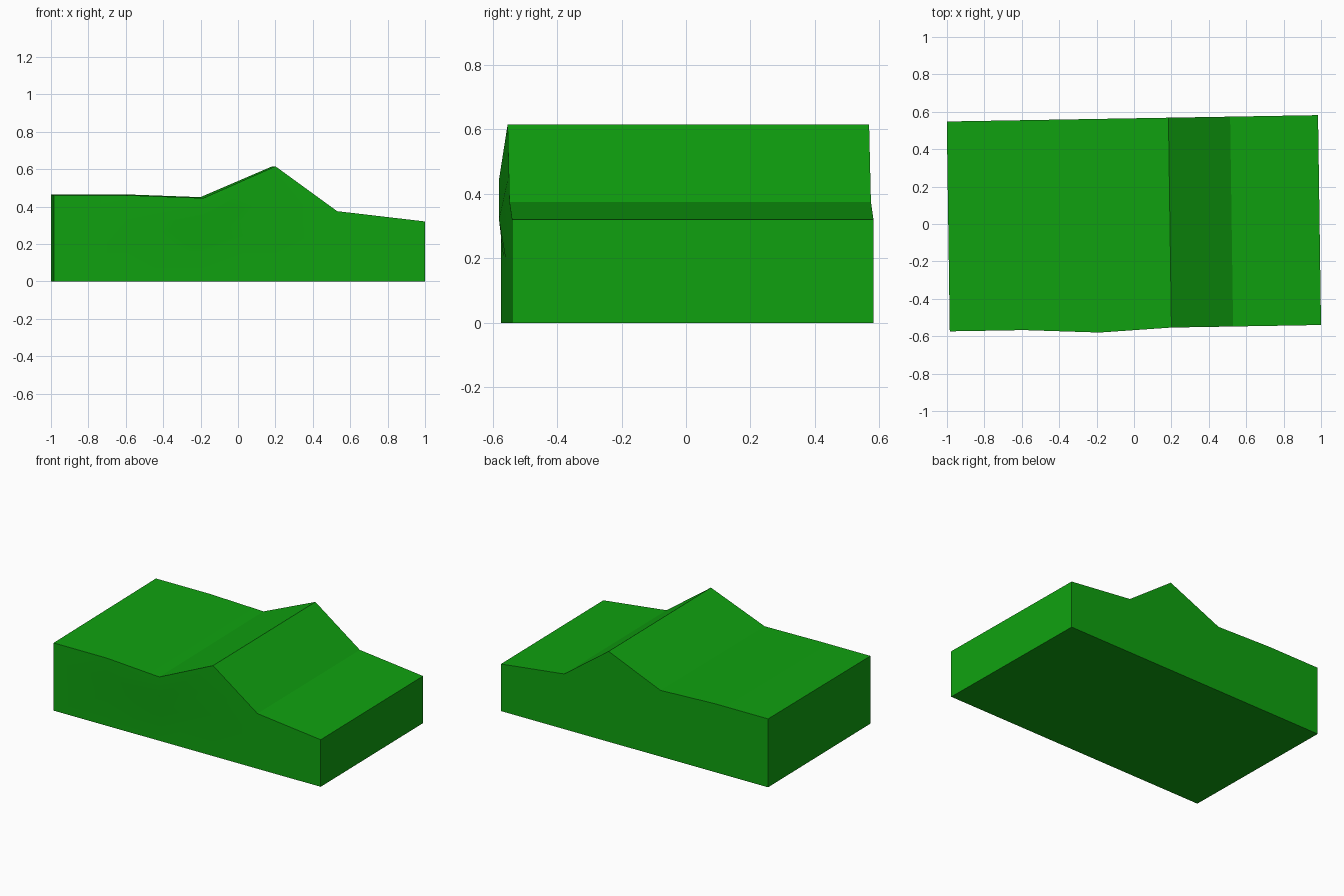
import bpy, bmesh, math

if "Cube" in bpy.data.objects:
    bpy.data.objects.remove(bpy.data.objects["Cube"])

# Ridge profile: x, front-edge y offset (bulge), front z, back z
PROFILE = [(-0.985, 0.0, 0.46, 0.465), (-0.59, 0.0, 0.46, 0.465),
           (-0.185, -0.02, 0.445, 0.45), (0.2, 0.0, 0.615, 0.615),
           (0.53, 0.0, 0.375, 0.375), (1.0, 0.0, 0.32, 0.32)]
ROWS = [0, 0.45, 0.72, 1]  # height fractions; the bulge is in the upper rows


def front_y(x):
    return -0.574 + 0.034 * (x + 0.985) / 1.985


bm = bmesh.new()
front, back = [], []
for x, bulge, zf, zb in PROFILE:
    y = front_y(x)
    front.append([bm.verts.new((x, y + (bulge if t > 0.5 else 0), zf * t))
                  for t in ROWS])
    bx = x - 0.016
    back.append([bm.verts.new((bx, y + 1.122, zb * t)) for t in (0, 1)])

# Front wall, back wall and top strips
for i in range(len(PROFILE) - 1):
    f, g, b, c = front[i], front[i + 1], back[i], back[i + 1]
    for r in range(len(ROWS) - 1):
        bm.faces.new((f[r], g[r], g[r + 1], f[r + 1]))
    bm.faces.new((c[0], b[0], b[1], c[1]))
    bm.faces.new((f[-1], g[-1], c[1], b[1]))
    bm.faces.new((f[0], b[0], c[0], g[0]))

# End walls
bm.faces.new(front[0][::-1] + back[0])
bm.faces.new(front[-1] + back[-1][::-1])
bmesh.ops.recalc_face_normals(bm, faces=bm.faces)

mesh = bpy.data.meshes.new("ridged_block")
bm.to_mesh(mesh)
bm.free()
block = bpy.data.objects.new("ridged_block", mesh)
bpy.context.collection.objects.link(block)

# Green surface
green = bpy.data.materials.new("green")
green.diffuse_color = (0.005, 0.36, 0.005, 1)
green.use_nodes = True
green.node_tree.nodes["Principled BSDF"].inputs["Base Color"].default_value = green.diffuse_color
mesh.materials.append(green)

# Soft shading on the bulge, sharp ridges
bpy.context.view_layer.objects.active = block
block.select_set(True)
bpy.ops.object.shade_smooth_by_angle(angle=math.radians(20))
